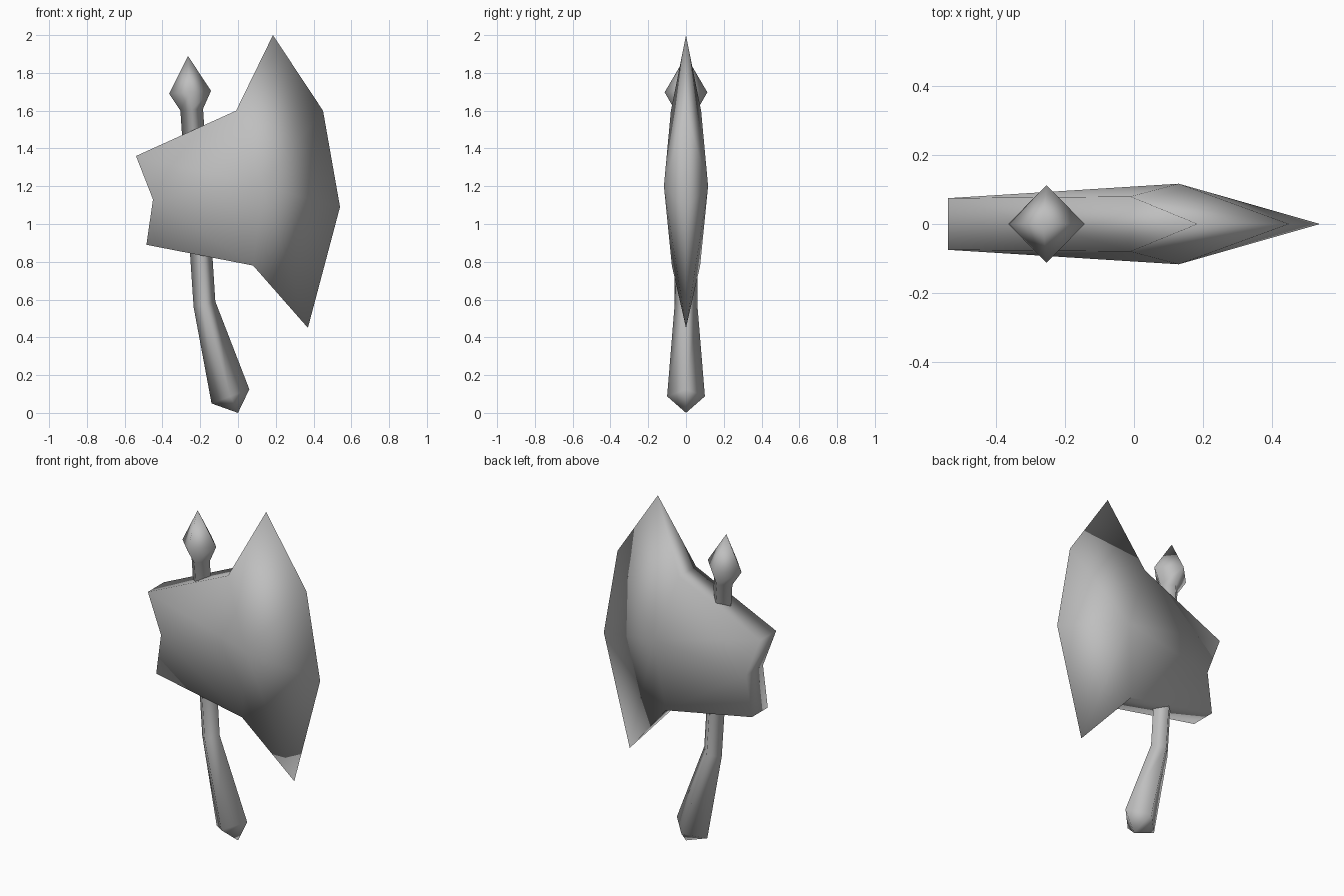
import bpy
import bmesh
from mathutils import Vector

cube = bpy.data.objects.get("Cube")
if cube:
    bpy.data.objects.remove(cube, do_unlink=True)

# One plain grey for the whole axe
grey = bpy.data.materials.new("stone_grey")
grey.use_nodes = True
colour = (0.52, 0.52, 0.52, 1)
grey.diffuse_color = colour
grey.node_tree.nodes["Principled BSDF"].inputs["Base Color"].default_value = colour


def finish(name, bm):
    bmesh.ops.recalc_face_normals(bm, faces=bm.faces)
    for face in bm.faces:
        face.smooth = True
    mesh = bpy.data.meshes.new(name)
    bm.to_mesh(mesh)
    bm.free()
    mesh.materials.append(grey)
    obj = bpy.data.objects.new(name, mesh)
    bpy.context.collection.objects.link(obj)
    return obj


def axe_head():
    """Two bulging cheeks, joined by a rim and a sharp cutting edge."""
    bm = bmesh.new()
    # Thick corners: x, z, half thickness
    thick = {
        "back_top": (-0.54, 1.36, 0.075),
        "back_mid": (-0.45, 1.13, 0.08),
        "back_low": (-0.485, 0.89, 0.075),
        "neck_low": (0.08, 0.78, 0.075),
        "neck_top": (-0.01, 1.6, 0.08),
        "bulge": (0.13, 1.2, 0.117),
    }
    # Sharp corners on the centre plane: x, z
    sharp = {
        "tip_top": (0.185, 2.0),
        "edge_top": (0.45, 1.6),
        "edge_mid": (0.54, 1.09),
        "tip_low": (0.37, 0.45),
    }
    edge = {n: bm.verts.new((x, 0, z)) for n, (x, z) in sharp.items()}
    sides = []
    for s in (-1, 1):
        v = {n: bm.verts.new((x, s * y, z)) for n, (x, z, y) in thick.items()}
        v.update(edge)
        sides.append(v)
        for names in (
            ("back_top", "back_mid", "bulge", "neck_top"),
            ("back_mid", "back_low", "neck_low", "bulge"),
            ("neck_top", "bulge", "edge_top", "tip_top"),
            ("bulge", "edge_mid", "edge_top"),
            ("bulge", "neck_low", "tip_low", "edge_mid"),
        ):
            bm.faces.new([v[n] for n in names])
    # Rim around the back, top and bottom
    a, b = sides
    rim = ["tip_top", "neck_top", "back_top", "back_mid", "back_low", "neck_low", "tip_low"]
    for p, q in zip(rim, rim[1:]):
        corners = []
        for c in (a[p], a[q], b[q], b[p]):
            if c not in corners:
                corners.append(c)
        bm.faces.new(corners)
    return finish("axe_head", bm)


def handle():
    """Four-sided bent shaft with a pointed pommel and a spear tip."""
    bm = bmesh.new()
    # Rings: left point, right point, half depth
    rings = [
        ((-0.14, 0.05), (0.06, 0.125), 0.10),
        ((-0.235, 0.56), (-0.12, 0.59), 0.06),
        ((-0.305, 1.6), (-0.185, 1.61), 0.06),
        ((-0.365, 1.69), (-0.143, 1.705), 0.113),
    ]
    loops = []
    for (x0, z0), (x1, z1), depth in rings:
        left, right = Vector((x0, 0, z0)), Vector((x1, 0, z1))
        mid, out = (left + right) / 2, Vector((0, depth, 0))
        loops.append([bm.verts.new(p) for p in (left, mid - out, right, mid + out)])
    for low, high in zip(loops, loops[1:]):
        for i in range(4):
            j = (i + 1) % 4
            bm.faces.new((low[i], low[j], high[j], high[i]))
    # Pointed ends
    for loop, point in ((loops[0], (0, 0, 0)), (loops[-1], (-0.265, 0, 1.89))):
        end = bm.verts.new(point)
        for i in range(4):
            bm.faces.new((loop[i], loop[(i + 1) % 4], end))
    return finish("handle", bm)


axe_head()
handle()
